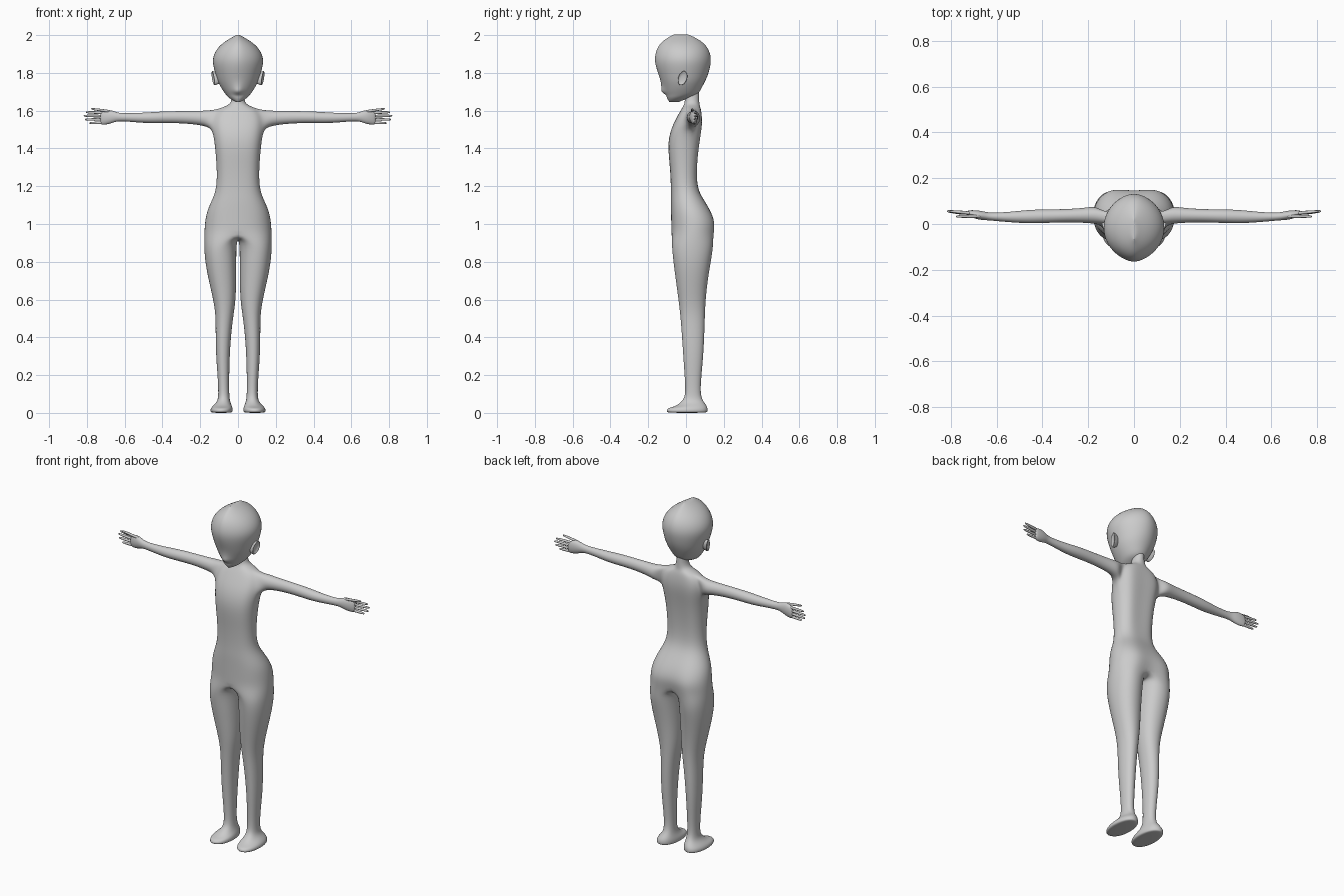
import bpy, bmesh, math

grey = bpy.data.materials.new("light grey")
grey.diffuse_color = (0.6, 0.6, 0.6, 1)
N = 8  # faces in a half ring, front centre to back centre


def finish(name, bm, levels=2):
    """Mesh one half, mirror it across x and smooth it."""
    bmesh.ops.recalc_face_normals(bm, faces=bm.faces)
    me = bpy.data.meshes.new(name)
    bm.to_mesh(me)
    bm.free()
    me.materials.append(grey)
    ob = bpy.data.objects.new(name, me)
    bpy.context.collection.objects.link(ob)
    mir = ob.modifiers.new("mirror", 'MIRROR')
    mir.merge_threshold = 0.0005
    if levels:
        sub = ob.modifiers.new("smooth", 'SUBSURF')
        sub.levels = sub.render_levels = levels
    for p in me.polygons:
        p.use_smooth = True
    return ob


def half_ring(bm, z, hw, y0, y1, e=1.0, front=0.0, back=0.0):
    """Half outline at height z; e squares (<1) or points (>1) it; front/back push the centre points."""
    out = []
    for i in range(N + 1):
        a = math.pi * (i / N - 0.5)
        x = 0 if i in (0, N) else hw * math.cos(a) ** e
        y = (y0 + y1) / 2 + (y1 - y0) / 2 * math.sin(a)
        y += -front if i == 0 else back if i == N else 0
        out.append(bm.verts.new((x, y, z)))
    return out


def bridge(bm, a, b, closed=False):
    n = len(a)
    for i in range(n if closed else n - 1):
        j = (i + 1) % n
        bm.faces.new((a[i], a[j], b[j], b[i]))


# ---- body: torso, neck, arms and legs in one mirrored skin ----
bm = bmesh.new()
# z, half width, front y, back y, squareness, back groove
torso = [(0.955, .181, -.080, .164, .75, -.03), (1.01, .178, -.081, .168, .75, -.02),
         (1.07, .167, -.082, .140, .75, -.01), (1.13, .138, -.083, .098, .75, -.005),
         (1.19, .114, -.081, .064, .7, -.006), (1.30, .113, -.086, .064, .65, -.010),
         (1.42, .124, -.100, .078, .65, -.012), (1.50, .136, -.083, .092, .65, -.012),
         (1.555, .137, -.056, .094, .65, -.010), (1.605, .115, -.028, .084, .7, -.004),
         (1.625, .062, -.014, .074, .9, 0), (1.645, .030, -.006, .070, 1, 0),
         (1.73, .029, -.004, .070, 1, 0)]
rows = [half_ring(bm, z, w, a, b, e, 0, g) for z, w, a, b, e, g in torso]
for k in range(len(rows) - 1):
    for i in range(N):
        if k in (7, 8) and i in (3, 4):
            continue  # shoulder opening
        a, b = rows[k], rows[k + 1]
        bm.faces.new((a[i], a[i + 1], b[i + 1], b[i]))

# arms: x, centre y, centre z, y radius, z radius
lo, mid, hi = rows[7], rows[8], rows[9]
prev = [lo[3], lo[4], lo[5], mid[5], hi[5], hi[4], hi[3], mid[3]]
arm = [(.165, .040, 1.558, .043, .047), (.21, .038, 1.562, .036, .040),
       (.30, .036, 1.566, .031, .035), (.40, .034, 1.565, .033, .034),
       (.47, .032, 1.562, .032, .032), (.55, .030, 1.563, .024, .026),
       (.63, .032, 1.566, .018, .022), (.655, .036, 1.568, .021, .032),
       (.685, .040, 1.567, .022, .043), (.715, .046, 1.562, .016, .040),
       (.73, .049, 1.558, .010, .033)]
for x, yc, zc, ry, rz in arm:
    ring = []
    for k in range(8):
        t = math.radians(-135 + 45 * k)
        ring.append(bm.verts.new((x, yc + ry * math.cos(t), zc + rz * math.sin(t))))
    bridge(bm, prev, ring, True)
    prev = ring
bm.faces.new(prev)

# legs: the hip outline is closed by a crotch line on the centre plane
hip = rows[0]
y_back, y_front = hip[N].co.y, hip[0].co.y
crotch = []
for k in range(1, 6):
    t = k / 6
    crotch.append(bm.verts.new((0, y_back + (y_front - y_back) * t,
                                .955 - .035 * math.sin(math.pi * t))))
prev = hip + crotch
# z, inner x, outer x, front y, back y
leg = [(.89, .006, .181, -.079, .150), (.80, .006, .176, -.070, .134),
       (.70, .007, .156, -.056, .117), (.60, .010, .132, -.042, .106),
       (.52, .022, .119, -.032, .102), (.42, .035, .119, -.024, .099),
       (.30, .043, .117, -.016, .093), (.18, .046, .107, -.007, .081),
       (.10, .046, .104, -.004, .077), (.065, .042, .108, -.016, .090),
       (.044, .034, .126, -.060, .108), (.026, .026, .146, -.104, .118),
       (.006, .026, .148, -.108, .118), (.0, .035, .138, -.095, .108)]
for z, x0, x1, y0, y1 in leg:
    ring = []
    for k in range(N + 6):
        a = math.pi * (k / N - 0.5) if k <= N else math.pi * (0.5 + (k - N) / 6)
        c, s = math.cos(a), math.sin(a)
        c = math.copysign(abs(c) ** .85, c)
        lift = .012 * max(0, -s) if z == .044 else 0
        ring.append(bm.verts.new(((x0 + x1) / 2 + (x1 - x0) / 2 * c,
                                  (y0 + y1) / 2 + (y1 - y0) / 2 * s, z - lift)))
    bridge(bm, prev, ring, True)
    prev = ring
bm.faces.new(prev)
finish("body", bm)

# ---- fingers and thumb: tapered rods with rounded tips ----
bm = bmesh.new()
fingers = [((.70, .046, 1.588), (.806, .056, 1.592)), ((.71, .048, 1.571), (.818, .056, 1.573)),
           ((.71, .048, 1.554), (.812, .054, 1.553)), ((.70, .046, 1.537), (.788, .050, 1.534)),
           ((.66, .034, 1.594), (.778, .033, 1.610))]
for p, q in fingers:
    prev = None
    for t, r in ((0, .009), (.5, .0085), (.9, .007), (1, .004)):
        c = [p[i] + (q[i] - p[i]) * t for i in range(3)]
        ring = [bm.verts.new((c[0], c[1] + r * math.cos(k * math.pi / 3),
                              c[2] + r * math.sin(k * math.pi / 3))) for k in range(6)]
        if prev:
            bridge(bm, prev, ring, True)
        else:
            bm.faces.new(ring)
        prev = ring
    bm.faces.new(prev)
finish("fingers", bm, 1)

# ---- head: lemon-shaped outline, ridge on the crown, nose on the centre line ----
bm = bmesh.new()
# z, half width, front y, back y, pointedness, nose push
skull = [(1.642, 0, -.085, -.045, 1, 0), (1.650, .022, -.092, -.030, 1, 0),
         (1.668, .050, -.103, .020, 1, 0), (1.683, .064, -.108, .058, 1, -.004),
         (1.700, .077, -.117, .074, 1, .028), (1.722, .092, -.123, .086, 1, .014),
         (1.755, .110, -.134, .104, 1, .003), (1.79, .121, -.148, .120, 1.05, 0),
         (1.83, .133, -.161, .131, 1.1, .002), (1.87, .139, -.168, .137, 1.15, .003),
         (1.91, .127, -.162, .130, 1.2, .003), (1.945, .099, -.146, .110, 1.2, .003),
         (1.972, .062, -.120, .078, 1.2, .003), (1.992, .026, -.088, .040, 1.2, 0),
         (2.007, 0, -.060, .005, 1, 0)]
prev = None
for z, w, a, b, e, nose in skull:
    ring = half_ring(bm, z, w, a, b, e, nose)
    if prev:
        bridge(bm, prev, ring)
    prev = ring
# rows of zero width collapse on the centre plane into the chin and crown ridges
bmesh.ops.dissolve_degenerate(bm, dist=1e-5, edges=bm.edges)
finish("head", bm)

# ---- ears: a cupped shell, rim then hollow ----
bm = bmesh.new()
prev = None
for off, s in ((-.022, .75), (.0, 1.0), (.007, .9), (-.002, .55)):
    ring = []
    for k in range(10):
        t = 2 * math.pi * k / 10
        y, z = .027 * s * math.cos(t), .042 * s * math.sin(t)
        ring.append(bm.verts.new((.128 + off + .25 * y + .15 * z, -.018 + y + .2 * z, 1.772 + z)))
    if prev:
        bridge(bm, prev, ring, True)
    prev = ring
bm.faces.new(prev)
finish("ears", bm, 2)
